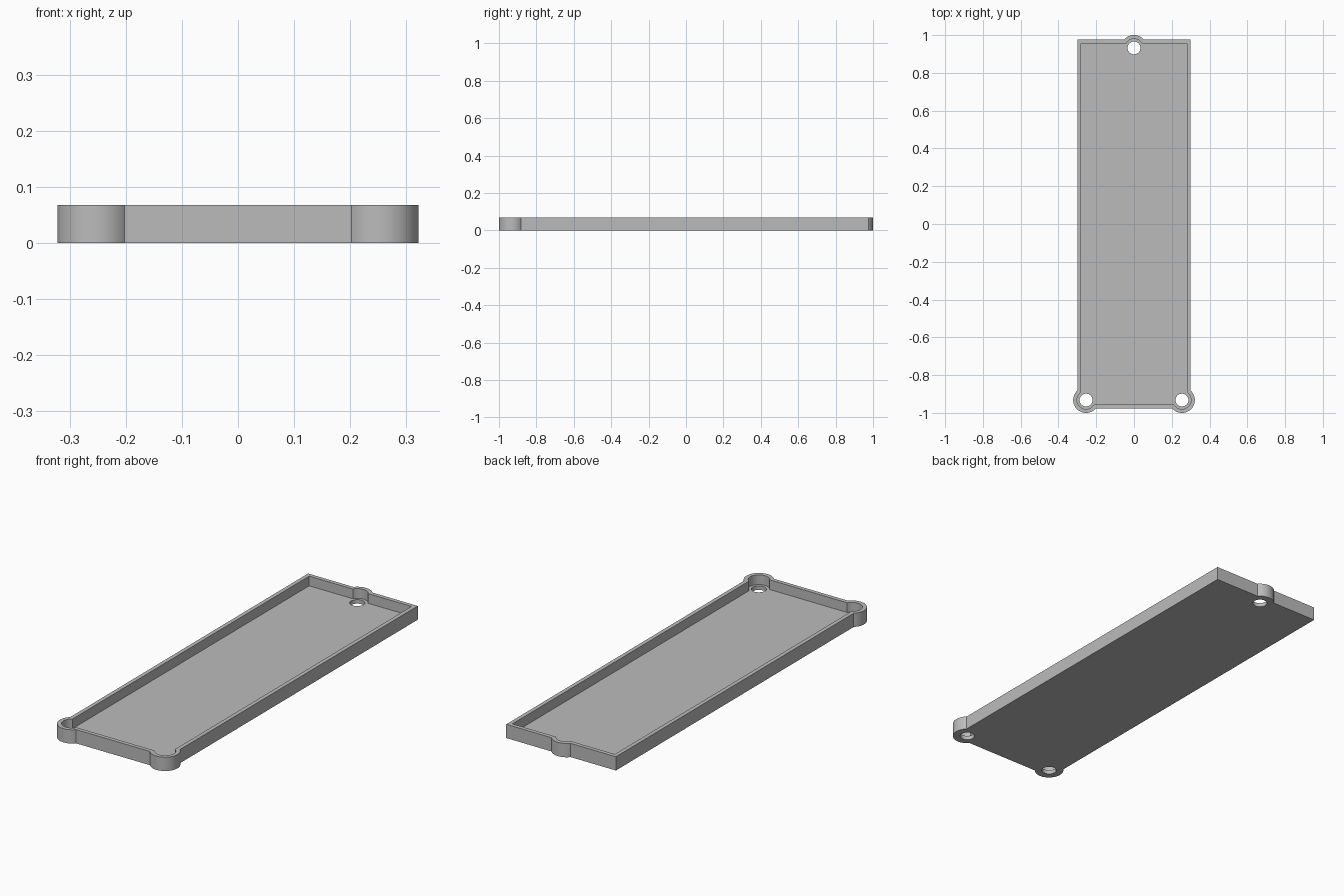
import bpy, bmesh
from math import sin, cos, asin, acos, pi, tau, radians

cube = bpy.data.objects.get("Cube")
if cube:
    bpy.data.objects.remove(cube, do_unlink=True)

HALF_X, HALF_Y = 0.30, 0.976      # tray body
BOSS_X, BOSS_Y = 0.254, 0.932     # screw boss centres
BOSS_R, HOLE_R = 0.068, 0.034
WALL, FLOOR, HEIGHT = 0.02, 0.02, 0.068
BOSSES = [(-BOSS_X, -BOSS_Y), (BOSS_X, -BOSS_Y), (0, BOSS_Y)]


def arc(centre, r, start, end, steps):
    angles = [start + (end - start) * i / steps for i in range(steps + 1)]
    return [(centre[0] + r * cos(a), centre[1] + r * sin(a)) for a in angles]


def outline(inset):
    """Rectangle merged with the three round bosses, counter-clockwise."""
    hx, hy, r = HALF_X - inset, HALF_Y - inset, BOSS_R - inset
    side = acos((hx - BOSS_X) / r)
    end = asin((hy - BOSS_Y) / r)
    left, right, back = BOSSES
    return (arc(left, r, pi - side, tau - end, 40)
            + arc(right, r, pi + end, tau + side, 40)
            + [(hx, hy)] + arc(back, r, end, pi - end, 24) + [(-hx, hy)])


def ring(bm, points, z):
    verts = [bm.verts.new((x, y, z)) for x, y in points]
    edges = [bm.edges.new((v, verts[i - 1])) for i, v in enumerate(verts)]
    return verts, edges


def skirt(bm, low, high):
    for i in range(len(low)):
        bm.faces.new((low[i - 1], low[i], high[i], high[i - 1]))


def cap(bm, edges, up):
    bmesh.ops.triangle_fill(bm, edges=edges, use_beauty=True, normal=(0, 0, up))


bm = bmesh.new()

# Outer wall and inner pocket wall
outer_low, outer_low_e = ring(bm, outline(0), 0)
outer_top, outer_top_e = ring(bm, outline(0), HEIGHT)
inner_top, inner_top_e = ring(bm, outline(WALL), HEIGHT)
inner_low, inner_low_e = ring(bm, outline(WALL), FLOOR)
skirt(bm, outer_low, outer_top)
skirt(bm, inner_top, inner_low)

# Screw holes through the floor
under_edges, floor_edges = list(outer_low_e), list(inner_low_e)
for boss in BOSSES:
    circle = arc(boss, HOLE_R, 0, tau, 48)[:-1]
    low, low_e = ring(bm, circle, 0)
    high, high_e = ring(bm, circle, FLOOR)
    skirt(bm, high, low)
    under_edges += low_e
    floor_edges += high_e

# Underside, tray floor and rim
cap(bm, under_edges, -1)
cap(bm, floor_edges, 1)
cap(bm, outer_top_e + inner_top_e, 1)
bmesh.ops.recalc_face_normals(bm, faces=bm.faces)

mesh = bpy.data.meshes.new("tray")
bm.to_mesh(mesh)
bm.free()
mesh.shade_smooth()
mesh.set_sharp_from_angle(angle=radians(25))

# Plain grey material
grey = bpy.data.materials.new("plain grey")
grey.use_nodes = True
colour = (0.5, 0.5, 0.5, 1)
grey.diffuse_color = colour
grey.node_tree.nodes["Principled BSDF"].inputs["Base Color"].default_value = colour
mesh.materials.append(grey)

tray = bpy.data.objects.new("tray", mesh)
bpy.context.scene.collection.objects.link(tray)
